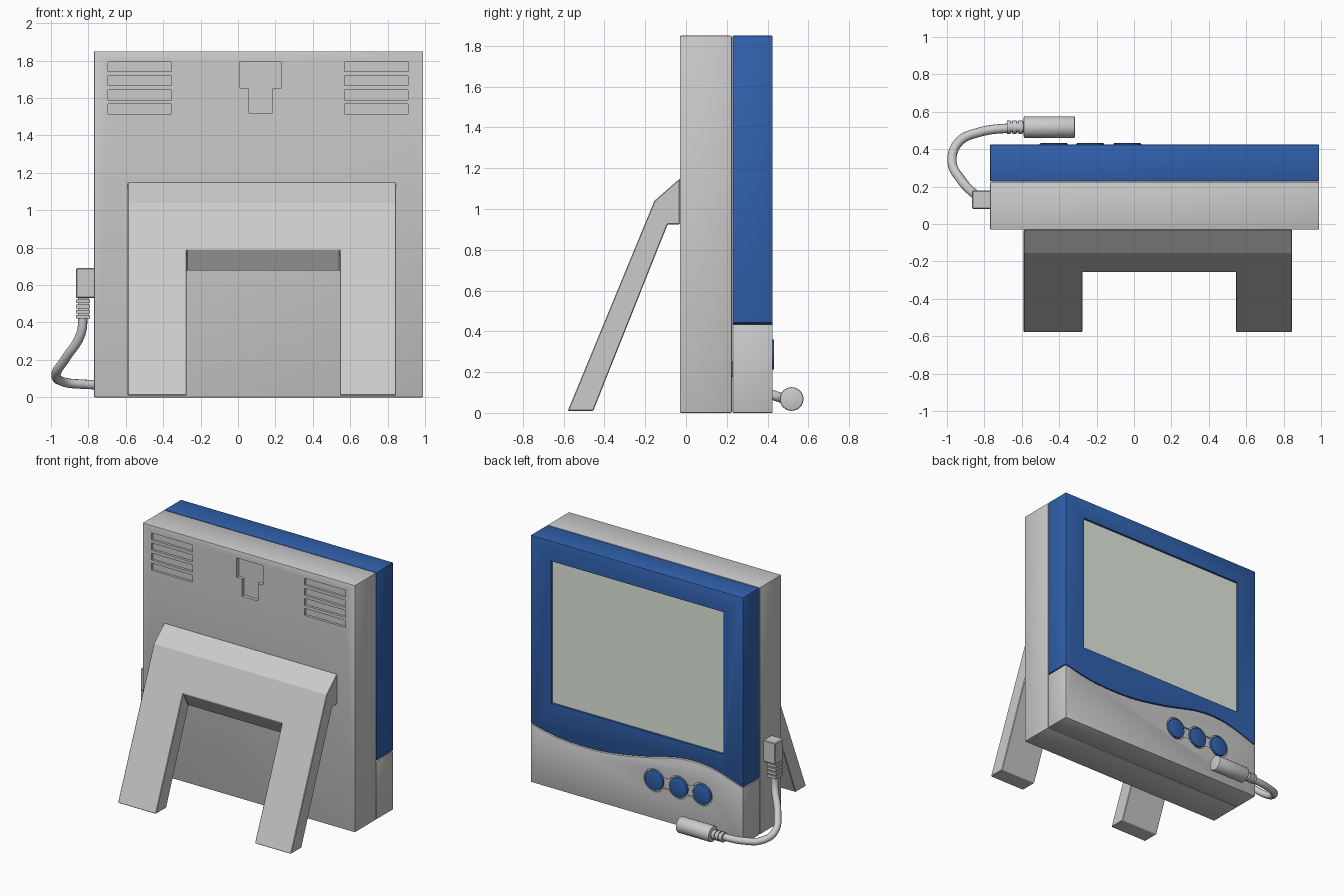
import bpy, bmesh, math
from mathutils import Vector, Matrix

if "Cube" in bpy.data.objects:
    bpy.data.objects.remove(bpy.data.objects["Cube"])


def material(name, rgb):
    m = bpy.data.materials.new(name)
    m.diffuse_color = (*rgb, 1)
    m.use_nodes = True
    m.node_tree.nodes["Principled BSDF"].inputs["Base Color"].default_value = m.diffuse_color
    return m


BLUE = material("blue_plastic", (0.03, 0.12, 0.42))
GLASS = material("screen_glass", (0.76, 0.82, 0.73))


def finish(name, bm, mat=None):
    bmesh.ops.recalc_face_normals(bm, faces=bm.faces)
    me = bpy.data.meshes.new(name)
    bm.to_mesh(me)
    bm.free()
    ob = bpy.data.objects.new(name, me)
    bpy.context.collection.objects.link(ob)
    if mat:
        me.materials.append(mat)
    return ob


def prism(name, pts, a, b, axis, mat=None):
    """Extrude a (y, z) profile along x, or an (x, z) profile along y."""
    bm = bmesh.new()
    place = (lambda p, t: (t, p[0], p[1])) if axis == "x" else (lambda p, t: (p[0], t, p[1]))
    f = bm.faces.new([bm.verts.new(place(p, a)) for p in pts])
    ext = bmesh.ops.extrude_face_region(bm, geom=[f])
    shift = Vector((b - a, 0, 0)) if axis == "x" else Vector((0, b - a, 0))
    bmesh.ops.translate(bm, vec=shift, verts=[v for v in ext["geom"] if isinstance(v, bmesh.types.BMVert)])
    return finish(name, bm, mat)


def box(name, x, y, z, mat=None):
    return prism(name, [(x[0], z[0]), (x[1], z[0]), (x[1], z[1]), (x[0], z[1])], y[0], y[1], "y", mat)


def rod(name, start, end, r, mat=None, segs=32):
    s, e = Vector(start), Vector(end)
    rot = (e - s).to_track_quat("Z", "Y").to_matrix().to_4x4()
    bm = bmesh.new()
    bmesh.ops.create_cone(bm, cap_ends=True, segments=segs, radius1=r, radius2=r,
                          depth=(e - s).length, matrix=Matrix.Translation((s + e) / 2) @ rot)
    return finish(name, bm, mat)


def apply(ob, mod):
    bpy.context.view_layer.objects.active = ob
    bpy.ops.object.modifier_apply(modifier=mod.name)


def bevel(ob, width, segs=2):
    m = ob.modifiers.new("bevel", "BEVEL")
    m.width, m.segments, m.limit_method, m.angle_limit = width, segs, "ANGLE", math.radians(35)
    apply(ob, m)


def cut(ob, *cutters):
    for c in cutters:
        m = ob.modifiers.new("cut", "BOOLEAN")
        m.operation, m.solver, m.object = "DIFFERENCE", "EXACT", c
        apply(ob, m)
        bpy.data.objects.remove(c)


def smooth(ob):
    bpy.ops.object.select_all(action="DESELECT")
    ob.select_set(True)
    bpy.context.view_layer.objects.active = ob
    bpy.ops.object.shade_smooth_by_angle(angle=math.radians(30))


def spline(p, steps=6):
    """Catmull-Rom curve through 2D points."""
    q = [Vector(v) for v in [p[0], *p, p[-1]]]
    out = []
    for i in range(1, len(q) - 2):
        a, b, c, d = q[i - 1:i + 3]
        for k in range(steps):
            t = k / steps
            out.append(0.5 * (2 * b + (c - a) * t + (2 * a - 5 * b + 4 * c - d) * t ** 2
                              + (3 * b - a - 3 * c + d) * t ** 3))
    return out + [q[-1]]


L, R, TOP = -0.77, 0.99, 1.85

# Grey housing with vents and hanging slot on its -y face
housing = box("housing", (L, R), (-0.03, 0.225), (0, TOP))
bevel(housing, 0.006)
for x in ((-0.695, -0.355), (0.57, 0.91)):
    for i in range(4):
        z = 1.515 + 0.0755 * i
        cut(housing, box("vent_cutter", x, (-0.1, -0.012), (z, z + 0.052)))
slot = [(0.055, 1.52), (0.185, 1.52), (0.185, 1.65), (0.23, 1.65),
        (0.23, 1.795), (0.01, 1.795), (0.01, 1.65), (0.055, 1.65)]
cut(housing, prism("slot_cutter", slot, -0.1, -0.005, "y"))

# Blue bezel and grey control panel meeting along a wave
wave = spline([(L, 0.42), (-0.5, 0.502), (-0.25, 0.505), (0.08, 0.43), (0.41, 0.38), (0.74, 0.385), (R, 0.435)])
bezel = prism("screen_bezel", [(p.x, p.y + 0.006) for p in wave] + [(R, TOP), (L, TOP)], 0.228, 0.425, "y", BLUE)
panel = prism("control_panel", [tuple(p) for p in wave] + [(R, 0), (L, 0)], 0.228, 0.425, "y")
for ob in (bezel, panel):
    bevel(ob, 0.006)

# Recessed screen
sx, sz = (-0.61, 0.82), (0.635, 1.70)
cut(bezel, box("screen_cutter", sx, (0.405, 0.5), sz))
box("screen", sx, (0.39, 0.409), sz, GLASS)

# Three round buttons in a linked recess
buttons = (-0.43, -0.235, -0.035)
BZ = 0.287
for x in buttons:
    cut(panel, rod("button_cutter", (x, 0.413, BZ), (x, 0.5, BZ), 0.085, segs=40))
cut(panel, box("link_cutter", (buttons[0], buttons[2]), (0.4135, 0.49), (BZ - 0.04, BZ + 0.04)))
for i, x in enumerate(buttons):
    b = rod(f"button_{i + 1}", (x, 0.40, BZ), (x, 0.432, BZ), 0.074, BLUE, 40)
    bevel(b, 0.004)
    smooth(b)

# Folding stand: bent profile with the middle cut out to leave two legs
stand = prism("stand", [(-0.03, 1.15), (-0.155, 1.04), (-0.58, 0.01), (-0.455, 0.01),
                        (-0.09, 0.925), (-0.03, 0.925)], -0.59, 0.845, "x")
cut(stand, prism("leg_gap_cutter", [(-0.317, 0.89), (-0.8, 0.89), (-0.8, -0.1),
                                    (-0.1, -0.1), (-0.1, 0.523)], -0.275, 0.545, "x"))
bevel(stand, 0.004, 1)

# Side connector with ribbed strain relief
conn = box("cable_connector", (-0.865, -0.765), (0.08, 0.18), (0.53, 0.69))
bevel(conn, 0.005, 1)
CX, CY = -0.828, 0.13
box("connector_core", (CX - 0.028, CX + 0.028), (CY - 0.034, CY + 0.034), (0.42, 0.535))
for i in range(4):
    z = 0.42 + 0.028 * i
    box(f"connector_rib_{i + 1}", (CX - 0.037, CX + 0.037), (CY - 0.043, CY + 0.043), (z, z + 0.02))

# Cable swept along a curve
path = [(CX, CY, 0.45), (-0.84, 0.148, 0.34), (-0.92, 0.23, 0.21), (-0.973, 0.34, 0.12),
        (-0.935, 0.44, 0.083), (-0.83, 0.49, 0.07), (-0.63, 0.517, 0.068)]
cu = bpy.data.curves.new("cable", "CURVE")
cu.dimensions, cu.bevel_depth, cu.bevel_resolution, cu.resolution_u = "3D", 0.025, 4, 10
sp = cu.splines.new("BEZIER")
sp.bezier_points.add(len(path) - 1)
for bp, co in zip(sp.bezier_points, path):
    bp.co = co
    bp.handle_left_type = bp.handle_right_type = "AUTO"
bpy.context.collection.objects.link(bpy.data.objects.new("cable", cu))

# Round plug with ribbed strain relief
PY, PZ = 0.518, 0.068
plug = rod("plug", (-0.59, PY, PZ), (-0.315, PY, PZ), 0.058)
bevel(plug, 0.008)
parts = [plug, rod("plug_core", (-0.68, PY, PZ), (-0.58, PY, PZ), 0.029)]
for i in range(3):
    x = -0.68 + 0.031 * i
    parts.append(rod(f"plug_rib_{i + 1}", (x, PY, PZ), (x + 0.021, PY, PZ), 0.036))
for ob in parts + [housing, bezel, panel]:
    smooth(ob)
